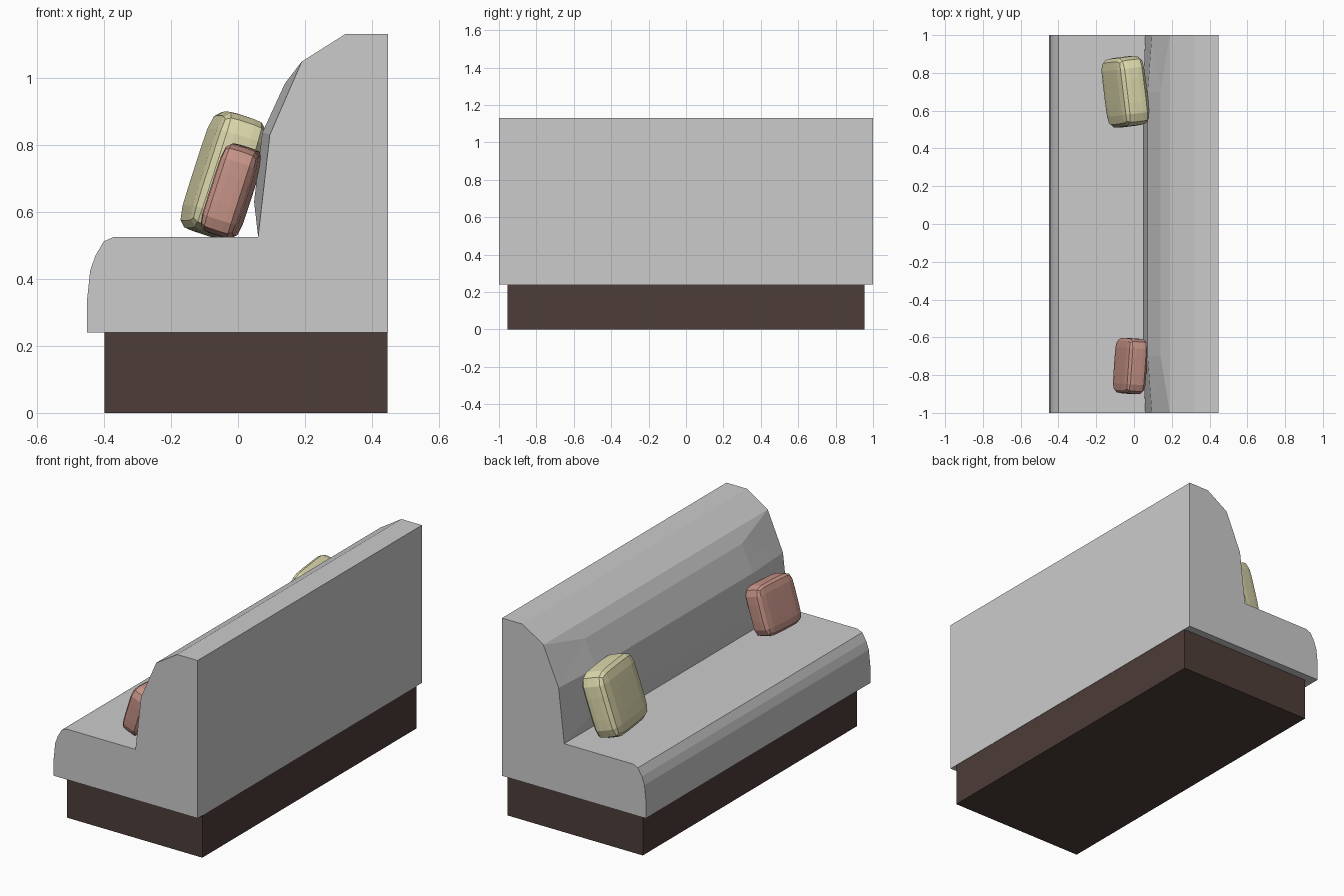
import bpy, bmesh
from math import radians

if "Cube" in bpy.data.objects:
    bpy.data.objects.remove(bpy.data.objects["Cube"])


def material(name, rgb):
    m = bpy.data.materials.new(name)
    m.diffuse_color = (*rgb, 1)
    m.use_nodes = True
    m.node_tree.nodes["Principled BSDF"].inputs["Base Color"].default_value = m.diffuse_color
    return m


def finish(bm, name, mat=None):
    bmesh.ops.recalc_face_normals(bm, faces=bm.faces)
    mesh = bpy.data.meshes.new(name)
    bm.to_mesh(mesh)
    bm.free()
    ob = bpy.data.objects.new(name, mesh)
    bpy.context.collection.objects.link(ob)
    if mat:
        mesh.materials.append(mat)
    return ob


# Plinth
def plinth():
    bm = bmesh.new()
    bmesh.ops.create_cube(bm, size=1)
    bmesh.ops.scale(bm, vec=(0.845, 1.91, 0.245), verts=bm.verts)
    bmesh.ops.translate(bm, vec=(0.0235, 0, 0.1225), verts=bm.verts)
    finish(bm, "plinth", material("dark_wood", (0.075, 0.047, 0.04)))


# Upholstered bench: side profile lofted along y, bulging between the ends
def bench():
    nose = [(0.448, 0.24), (-0.45, 0.24), (-0.45, 0.34), (-0.441, 0.425),
            (-0.425, 0.47), (-0.40, 0.512), (-0.37, 0.525), (0.06, 0.525)]
    top = [(0.19, 1.048), (0.32, 1.13), (0.448, 1.13)]
    end = nose + [(0.06, 0.525), (0.095, 0.83), (0.19, 1.048)] + top
    mid = nose + [(0.048, 0.63), (0.072, 0.835), (0.14, 0.983)] + top
    bm = bmesh.new()
    rings = [[bm.verts.new((x, y, z)) for x, z in prof]
             for y, prof in ((-1, end), (-0.7, mid), (0.7, mid), (1, end))]
    n = len(end)
    for k, (a, b) in enumerate(zip(rings, rings[1:])):
        if k == 2:
            a, b = b, a
        for i in range(n):
            j = (i + 1) % n
            bm.faces.new((a[i], a[j], b[j]))
            bm.faces.new((a[i], b[j], b[i]))
    bm.faces.new(rings[0])
    bm.faces.new(rings[3])
    bmesh.ops.remove_doubles(bm, verts=bm.verts, dist=0.0005)
    bmesh.ops.dissolve_limit(bm, angle_limit=0.005, verts=bm.verts, edges=bm.edges)
    finish(bm, "upholstered_bench")


# Cushions: rounded boxes leaning against the backrest
def cushion(name, size, loc, rot, mat):
    bm = bmesh.new()
    bmesh.ops.create_cube(bm, size=1)
    bmesh.ops.subdivide_edges(bm, edges=bm.edges, cuts=2, use_grid_fill=True)
    bmesh.ops.scale(bm, vec=size, verts=bm.verts)
    ob = finish(bm, name, mat)
    ob.location = loc
    ob.rotation_euler = [radians(a) for a in rot]
    ob.modifiers.new("round", 'SUBSURF').levels = 1
    ob.modifiers["round"].render_levels = 1


plinth()
bench()
cushion("large_cushion", (0.15, 0.37, 0.37), (-0.045, 0.70, 0.71), (0, 18, 7),
        material("cream_fabric", (0.73, 0.70, 0.42)))
cushion("small_cushion", (0.115, 0.295, 0.277), (-0.019, -0.752, 0.662), (0, 18, -4),
        material("rose_fabric", (0.56, 0.29, 0.24)))
